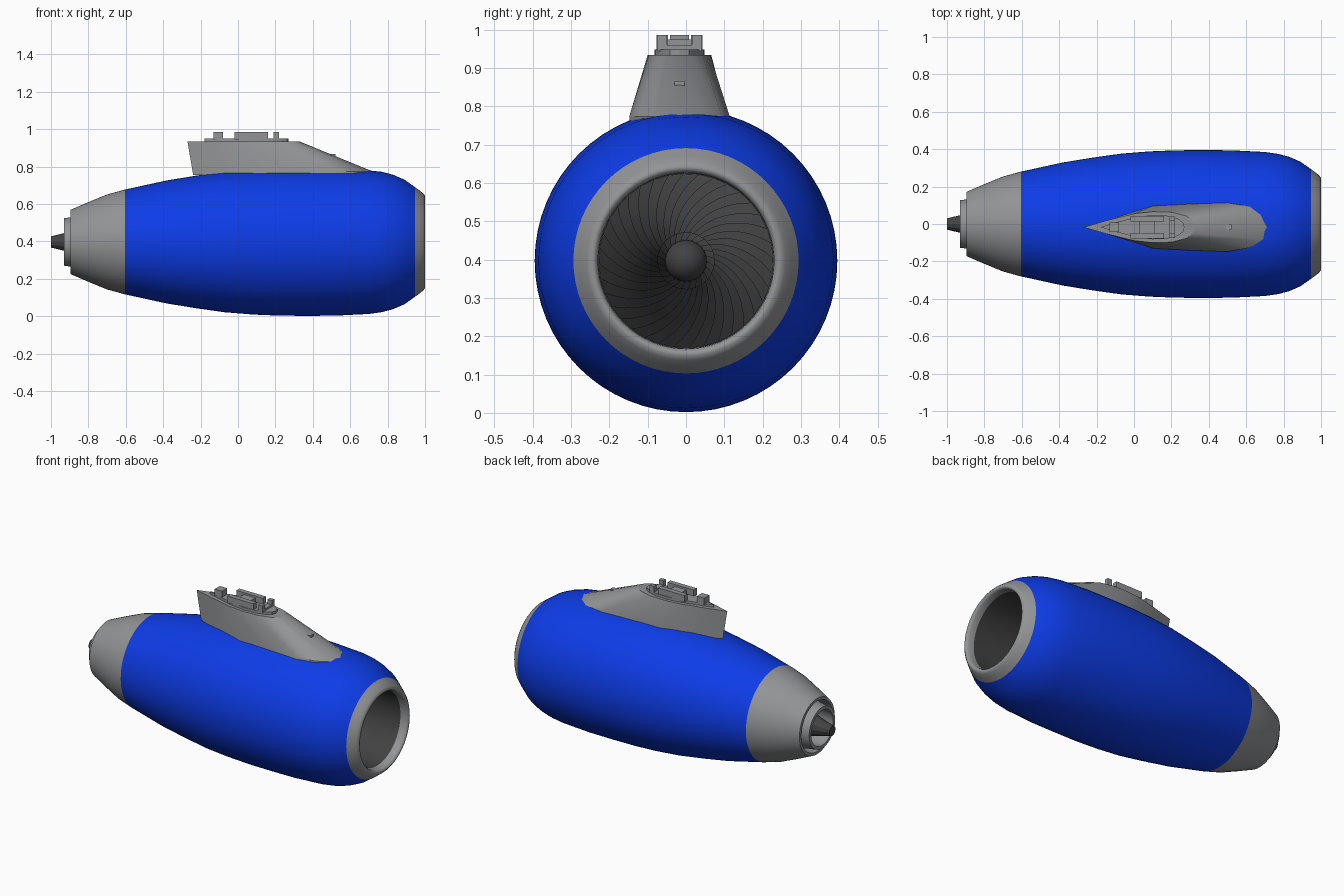
import bpy, bmesh, math
from mathutils import Vector

if "Cube" in bpy.data.objects:
    bpy.data.objects.remove(bpy.data.objects["Cube"])

CZ = 0.397      # height of the engine axis
PY = -0.017     # sideways offset of the pylon


def material(name, rgb):
    m = bpy.data.materials.new(name)
    m.diffuse_color = (*rgb, 1)
    m.use_nodes = True
    m.node_tree.nodes["Principled BSDF"].inputs["Base Color"].default_value = m.diffuse_color
    return m


BLUE = material("cowl_blue", (0.004, 0.045, 0.8))
GREY = material("metal_grey", (0.29, 0.295, 0.305))
DARK = material("dark_metal", (0.055, 0.055, 0.055))


def finish(bm, name, mat, angle=35, normals=True):
    if normals:
        bmesh.ops.recalc_face_normals(bm, faces=bm.faces)
    me = bpy.data.meshes.new(name)
    bm.to_mesh(me)
    bm.free()
    me.materials.append(mat)
    ob = bpy.data.objects.new(name, me)
    bpy.context.collection.objects.link(ob)
    if angle:
        bpy.ops.object.select_all(action='DESELECT')
        bpy.context.view_layer.objects.active = ob
        ob.select_set(True)
        bpy.ops.object.shade_smooth_by_angle(angle=math.radians(angle))
    return ob


def lathe(name, mat, profile, sides=64, top=9.0, angle=35):
    """Spin (x, radius) points around the engine axis; radius 0 closes an end."""
    bm = bmesh.new()
    rings = []
    for x, r in profile:
        if r == 0:
            rings.append([bm.verts.new((x, 0, CZ))] * sides)
            continue
        ring = []
        for i in range(sides):
            a = 2 * math.pi * i / sides
            ring.append(bm.verts.new((x, r * math.cos(a), min(top, CZ + r * math.sin(a)))))
        rings.append(ring)
    for a, b in zip(rings, rings[1:]):
        for i in range(sides):
            j = (i + 1) % sides
            vs = list(dict.fromkeys((a[i], a[j], b[j], b[i])))
            bm.faces.new(vs)
    return finish(bm, name, mat, angle)


def outline(half):
    """Mirror a half outline (x, half width) into a closed loop."""
    return [(x, PY + w) for x, w in half] + [(x, PY - w) for x, w in half[-2:0:-1]]


def loft(name, mat, rings, angle=30):
    bm = bmesh.new()
    loops = [[bm.verts.new(p) for p in ring] for ring in rings]
    n = len(loops[0])
    for a, b in zip(loops, loops[1:]):
        for i in range(n):
            j = (i + 1) % n
            bm.faces.new((a[i], a[j], b[j], b[i]))
    bm.faces.new(loops[0])
    bm.faces.new(loops[-1])
    return finish(bm, name, mat, angle)


def box(name, mat, x0, x1, y0, y1, z0, z1):
    rings = [[(x0, y0, z), (x1, y0, z), (x1, y1, z), (x0, y1, z)] for z in (z0, z1)]
    return loft(name, mat, rings, angle=0)


# Nacelle shell
lathe("cowl", BLUE, [(-0.605, 0.28), (-0.38, 0.329), (-0.22, 0.355), (-0.07, 0.376),
                     (0.08, 0.388), (0.22, 0.394), (0.37, 0.395), (0.52, 0.394),
                     (0.7, 0.385), (0.77, 0.375), (0.83, 0.359), (0.89, 0.333),
                     (0.945, 0.294)], top=0.779)
lathe("intake_lip", GREY, [(0.945, 0.294), (0.97, 0.276), (0.99, 0.26), (1.0, 0.247),
                           (0.998, 0.237), (0.985, 0.23), (0.95, 0.228)], angle=60)
lathe("rear_cowl", GREY, [(-0.605, 0.28), (-0.7, 0.254), (-0.8, 0.213), (-0.895, 0.172),
                          (-0.895, 0.155), (-0.8, 0.15)])

# Exhaust nozzle and plug
lathe("nozzle_ring", GREY, [(-0.8, 0.15), (-0.87, 0.135), (-0.93, 0.127), (-0.93, 0.108),
                            (-0.8, 0.115)])
lathe("nozzle_back", DARK, [(-0.8, 0.15), (-0.8, 0)])
lathe("exhaust_plug", DARK, [(-0.8, 0.085), (-0.93, 0.047), (-1.0, 0.03), (-1.0, 0)],
      sides=12, angle=0)

# Intake duct with fan and spinner
lathe("intake_duct", DARK, [(0.95, 0.228), (0.62, 0.229), (0.62, 0)])
lathe("spinner", DARK, [(0.63, 0.055)] +
      [(0.67 + 0.06 * math.sin(t * math.pi / 12), 0.055 * math.cos(t * math.pi / 12))
       for t in range(6)] + [(0.73, 0)], sides=32)


def blades(name, count, r0, r1, sweep, x_lead, x_trail, steps):
    """Ring of swept blades, each overlapping its neighbour."""
    bm = bmesh.new()
    pitch = 2 * math.pi / count
    for i in range(count):
        prev = None
        for s in range(steps + 1):
            t = s / steps
            r = r0 + (r1 - r0) * t
            a = i * pitch - sweep * t ** 0.8
            row = [bm.verts.new((x, r * math.cos(b), CZ + r * math.sin(b)))
                   for x, b in ((x_lead, a), (x_trail, a + 1.1 * pitch))]
            if prev:
                bm.faces.new((prev[0], row[0], row[1], prev[1]))
            prev = row
    return finish(bm, name, DARK, 30)


blades("fan_blades", 36, 0.06, 0.228, 0.85, 0.66, 0.635, 7)
blades("hub_blades", 24, 0.053, 0.075, 0.2, 0.69, 0.662, 2)

# Pylon: wide foot tapering to a narrow flat top
foot = outline([(-0.24, 0), (-0.1, 0.05), (0.1, 0.113), (0.3, 0.124), (0.5, 0.131),
                (0.62, 0.11), (0.69, 0.065), (0.72, 0)])
head = outline([(-0.27, 0), (-0.15, 0.035), (0.0, 0.072), (0.1, 0.083), (0.2, 0.08),
                (0.28, 0.06), (0.32, 0.032), (0.33, 0)])
loft("pylon", GREY, [
    [(x, y, 0.735 if x > 0 else 0.755) for x, y in foot],
    [(x, y, 0.774 if x > -0.2 else 0.757) for x, y in foot],
    [(x, y, 0.934) for x, y in head]])

# Mounting plate on top of the pylon
plate = [(-0.18 + (x + 0.27) * 0.75, PY + (y - PY) * 0.78) for x, y in head]
loft("mount_plate", GREY, [[(x, y, z) for x, y in plate] for z in (0.93, 0.949)])

# Mounting brackets
for side in (-1, 1):
    y = PY + side * 0.045
    box("mount_rail", GREY, -0.02, 0.16, y - 0.015, y + 0.015, 0.945, 0.986)
    box("front_lug", GREY, 0.19, 0.22, y - 0.012, y + 0.012, 0.945, 0.986)
box("mount_bridge", GREY, 0.03, 0.11, PY - 0.04, PY + 0.04, 0.945, 0.975)
box("front_bar", GREY, 0.19, 0.22, PY - 0.045, PY + 0.045, 0.945, 0.96)
box("rear_lug", GREY, -0.13, -0.08, PY - 0.025, PY + 0.025, 0.945, 0.986)

# Small fairing on the pylon slope
box("slope_fairing", GREY, 0.47, 0.52, PY - 0.013, PY + 0.013, 0.84, 0.866)
